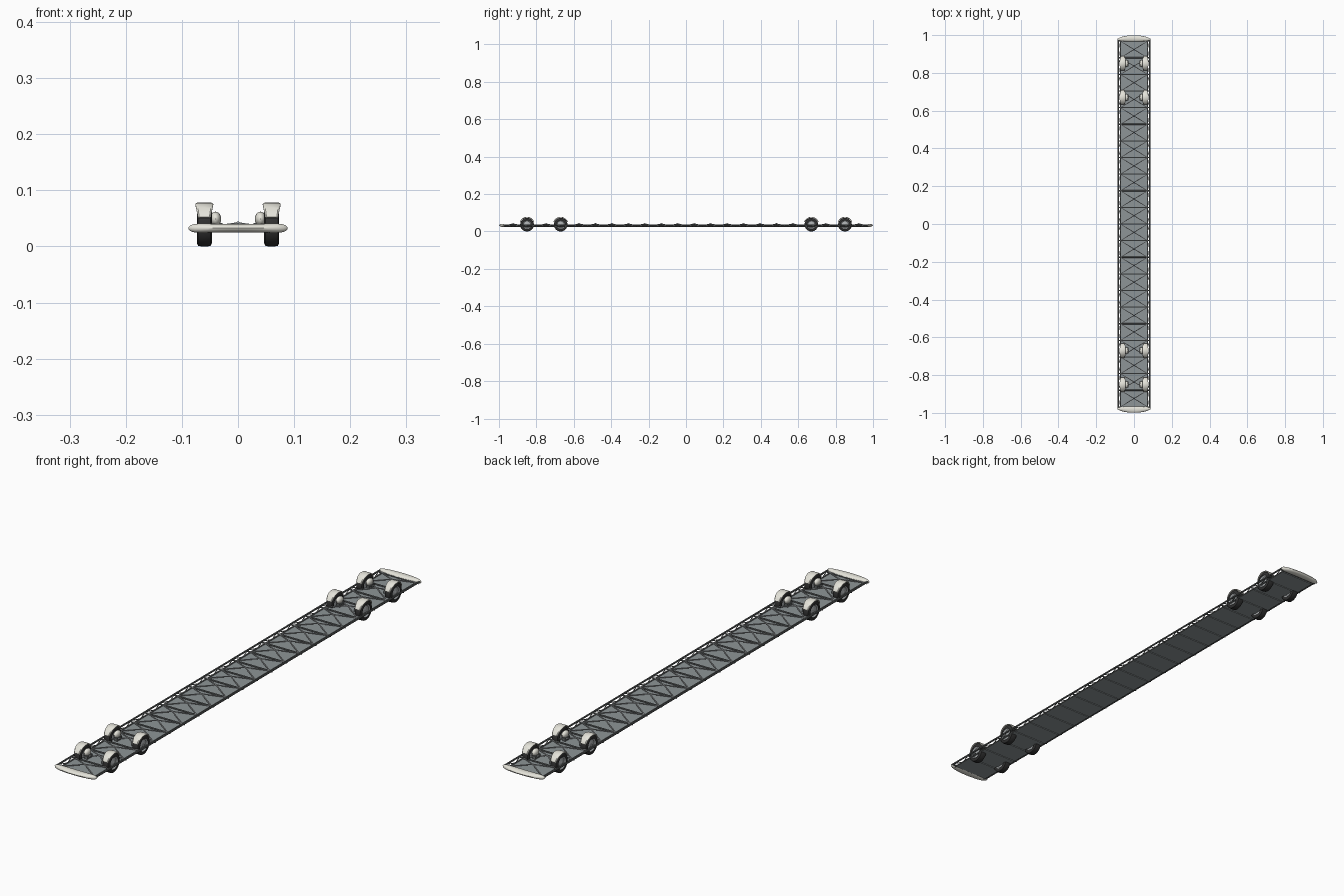
import bpy, bmesh, math
from mathutils import Vector, Matrix

if "Cube" in bpy.data.objects:
    bpy.data.objects.remove(bpy.data.objects["Cube"])


def material(name, r, g, b):
    m = bpy.data.materials.new(name)
    m.diffuse_color = (r, g, b, 1)
    m.use_nodes = True
    m.node_tree.nodes["Principled BSDF"].inputs["Base Color"].default_value = m.diffuse_color
    return m


WHITE = material("off_white", 0.78, 0.77, 0.7)
BLACK = material("rubber", 0.03, 0.03, 0.03)
DARK = material("dark_metal", 0.13, 0.14, 0.14)
GREY = material("deck_grey", 0.27, 0.3, 0.31)
STEEL = material("steel", 0.4, 0.42, 0.43)


def finish(bm, name, mat, smooth=True):
    bmesh.ops.recalc_face_normals(bm, faces=bm.faces)
    me = bpy.data.meshes.new(name)
    bm.to_mesh(me)
    bm.free()
    me.materials.append(mat)
    ob = bpy.data.objects.new(name, me)
    bpy.context.collection.objects.link(ob)
    if smooth:
        bpy.ops.object.select_all(action='DESELECT')
        ob.select_set(True)
        bpy.context.view_layer.objects.active = ob
        bpy.ops.object.shade_smooth_by_angle(angle=math.radians(35))
    return ob


def box(bm, centre, size):
    bmesh.ops.create_cube(bm, size=1, matrix=Matrix.Translation(centre) @ Matrix.Diagonal((*size, 1)))


def rod(bm, a, b, r, sides=8):
    a, b = Vector(a), Vector(b)
    d = b - a
    rot = d.to_track_quat('Z', 'Y').to_matrix().to_4x4()
    bmesh.ops.create_cone(bm, cap_ends=True, segments=sides, radius1=r, radius2=r,
                          depth=d.length, matrix=Matrix.Translation((a + b) / 2) @ rot)


def loft(bm, rings, closed=False):
    rows = [[bm.verts.new(p) for p in ring] for ring in rings]
    n = len(rows[0])
    pairs = list(zip(rows, rows[1:]))
    if closed:
        pairs.append((rows[-1], rows[0]))
    for r0, r1 in pairs:
        for i in range(n):
            j = (i + 1) % n
            bm.faces.new((r0[i], r0[j], r1[j], r1[i]))
    if not closed:
        bm.faces.new(rows[0])
        bm.faces.new(rows[-1])


def lathe_x(bm, profile, centre, steps=32):
    rings = []
    for k in range(steps):
        t = 2 * math.pi * k / steps
        rings.append([Vector(centre) + Vector((x, r * math.cos(t), r * math.sin(t))) for x, r in profile])
    loft(bm, rings, closed=True)


BAYS, END = 22, 0.968
STEP = 2 * END / BAYS

# deck plates with narrow seams
bm = bmesh.new()
for i in range(BAYS):
    box(bm, (0, -END + (i + 0.5) * STEP, 0.0265), (0.142, STEP - 0.004, 0.003))
finish(bm, "deck_plates", GREY, False)

# cross beams between plates
bm = bmesh.new()
for i in range(BAYS + 1):
    y = -END + i * STEP
    rod(bm, (-0.083, y, 0.030), (0.083, y, 0.030), 0.003)
finish(bm, "cross_beams", DARK)

# long side rails
bm = bmesh.new()
for s in (-1, 1):
    rod(bm, (s * 0.083, -0.98, 0.034), (s * 0.083, 0.98, 0.034), 0.0033)
    rod(bm, (s * 0.071, -0.98, 0.028), (s * 0.071, 0.98, 0.028), 0.003)
finish(bm, "side_rails", DARK)

# side lacing and raised pyramid bracing over each bay
lace, brace = bmesh.new(), bmesh.new()
for i in range(BAYS):
    y0 = -END + i * STEP
    y1, ym = y0 + STEP, y0 + STEP / 2
    for s in (-1, 1):
        rod(lace, (s * 0.083, y0, 0.034), (s * 0.071, ym, 0.028), 0.0016, 6)
        rod(lace, (s * 0.071, ym, 0.028), (s * 0.083, y1, 0.034), 0.0016, 6)
        for y in (y0, y1):
            rod(brace, (s * 0.072, y, 0.031), (0, ym, 0.041), 0.0022, 6)
    bmesh.ops.create_uvsphere(brace, u_segments=8, v_segments=6, radius=0.0035,
                              matrix=Matrix.Translation((0, ym, 0.041)))
finish(lace, "side_lacing", DARK)
finish(brace, "deck_bracing", STEEL)

# curved end bumpers
for s, label in ((-1, "front"), (1, "rear")):
    bm = bmesh.new()
    rings = []
    for k in range(25):
        x = 0.0885 * math.sin(math.pi * (k / 24 - 0.5) * 0.985)
        u = abs(x) / 0.0885
        e = (1 - u ** 8) ** 0.5
        y_out, y_in = 0.999 - 0.014 * u * u, 0.966 + 0.003 * u * u
        yc, hy, hz = (y_out + y_in) / 2, (y_out - y_in) / 2, 0.0075 + 0.0022 * u * u
        rings.append([(x, s * (yc + hy * e * math.cos(t)), 0.0325 + hz * e * math.sin(t))
                      for t in [2 * math.pi * j / 16 for j in range(16)]])
    loft(bm, rings)
    finish(bm, label + "_bumper", WHITE)

# wheels: tyre, rim, fender, hub pod and axle
R = 0.0365
TYRE = [(-0.013, 0.024), (-0.0135, 0.031), (-0.011, 0.0355), (-0.005, R), (0.005, R),
        (0.011, 0.0355), (0.0135, 0.031), (0.013, 0.024)]
RIM = [(-0.010, 0.003), (-0.009, 0.019), (-0.0125, 0.0245), (0.0125, 0.0245),
       (0.008, 0.019), (0.010, 0.008), (0.012, 0.003)]
for y in (-0.85, -0.67, 0.67, 0.85):
    for s in (-1, 1):
        tag = "_%s_%s" % ("left" if s < 0 else "right", "%+d" % round(y * 100))
        c = (s * 0.060, y, R)
        bm = bmesh.new()
        lathe_x(bm, [(s * x, r) for x, r in TYRE], c)
        finish(bm, "tyre" + tag, BLACK)
        bm = bmesh.new()
        lathe_x(bm, [(s * x, r) for x, r in RIM], c)
        rod(bm, (s * 0.048, y, R), (s * 0.071, y, R), 0.006, 16)
        finish(bm, "rim" + tag, STEEL)

        bm = bmesh.new()
        rings = []
        for k in range(17):
            t = math.radians(22 + 136 * k / 16)
            w = 0.010 + 0.006 * min(1, math.sin(t) * 1.3 - 0.3)
            rings.append([(c[0] + x, y + r * math.cos(t), R + r * math.sin(t))
                          for x, r in ((-w, 0.0375), (-w, 0.0395), (-w * 0.8, 0.0415),
                                       (w * 0.8, 0.0415), (w, 0.0395), (w, 0.0375))])
        loft(bm, rings)
        finish(bm, "fender" + tag, WHITE)

        bm = bmesh.new()
        bmesh.ops.create_uvsphere(bm, u_segments=16, v_segments=10, radius=1,
                                  matrix=Matrix.Translation((s * 0.040, y, 0.049))
                                  @ Matrix.Diagonal((0.010, 0.018, 0.013, 1)))
        finish(bm, "hub_pod" + tag, WHITE)
        bm = bmesh.new()
        rod(bm, (s * 0.028, y, R), (s * 0.055, y, R), 0.005, 12)
        box(bm, (s * 0.036, y, 0.034), (0.012, 0.03, 0.012))
        finish(bm, "axle_mount" + tag, DARK)
